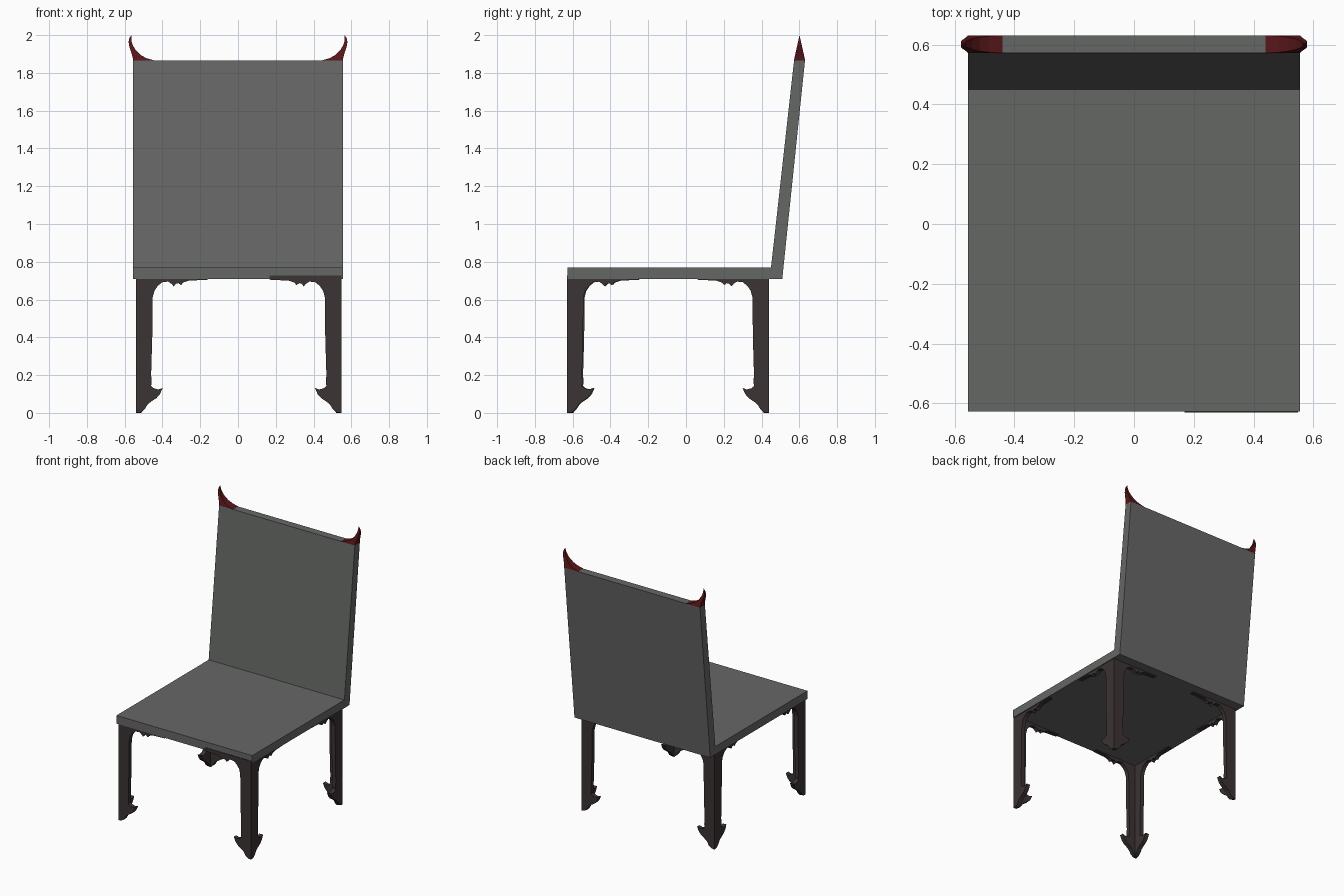
import bpy, bmesh

if "Cube" in bpy.data.objects:
    bpy.data.objects.remove(bpy.data.objects["Cube"])


def material(name, rgb):
    m = bpy.data.materials.new(name)
    m.diffuse_color = (*rgb, 1)
    m.use_nodes = True
    m.node_tree.nodes["Principled BSDF"].inputs["Base Color"].default_value = m.diffuse_color
    return m


GREY = material("upholstery_grey", (0.13, 0.135, 0.13))
WOOD = material("dark_wood", (0.045, 0.033, 0.034))
RED = material("dark_red", (0.10, 0.008, 0.01))


def finish(bm, name, mat):
    bmesh.ops.recalc_face_normals(bm, faces=bm.faces)
    me = bpy.data.meshes.new(name)
    bm.to_mesh(me)
    bm.free()
    me.materials.append(mat)
    ob = bpy.data.objects.new(name, me)
    bpy.context.collection.objects.link(ob)
    return ob


def bridge(bm, a, b):
    n = len(a)
    for i in range(n):
        bm.faces.new((a[i], a[(i + 1) % n], b[(i + 1) % n], b[i]))


def extruded(name, profile, x0, x1, mat):
    """Side (y, z) profile extruded along x."""
    bm = bmesh.new()
    a = [bm.verts.new((x0, y, z)) for y, z in profile]
    b = [bm.verts.new((x1, y, z)) for y, z in profile]
    bm.faces.new(a)
    bm.faces.new(b)
    bridge(bm, a, b)
    return finish(bm, name, mat)


# Seat slab and leaning backrest
extruded("seat", [(-0.627, 0.71), (0.51, 0.71), (0.516, 0.77), (-0.627, 0.77)],
         -0.555, 0.555, GREY)
extruded("backrest", [(0.45, 0.77), (0.516, 0.77), (0.63, 1.865), (0.572, 1.865)],
         -0.555, 0.555, GREY)

# Carved leg outline: distance from the outer corner, height
LEG = [(0, 0), (0.025, 0.003), (0.045, 0.018), (0.062, 0.045), (0.08, 0.06),
       (0.108, 0.078), (0.127, 0.10), (0.141, 0.132), (0.118, 0.124),
       (0.095, 0.13), (0.08, 0.142), (0.083, 0.165), (0.08, 0.20), (0.086, 0.40),
       (0.088, 0.61), (0.097, 0.645), (0.115, 0.672), (0.14, 0.692),
       (0.17, 0.695), (0.186, 0.685), (0.20, 0.67), (0.212, 0.684),
       (0.225, 0.687), (0.238, 0.676), (0.25, 0.69), (0.28, 0.70),
       (0.38, 0.705), (0.38, 0.728), (0, 0.728)]


def leg(name, cx, cy, sx, sy, thick=0.03):
    """Two carved plates mitred at a corner; sx, sy point inward."""
    bm = bmesh.new()
    for swap in (False, True):
        rings = []
        for d in (0, thick):
            ring = []
            for u, z in LEG:
                p = (max(u, d), d)          # mitre at the corner
                if swap:
                    p = p[::-1]
                ring.append(bm.verts.new((cx + sx * p[0], cy + sy * p[1], z)))
            rings.append(ring)
        bm.faces.new(rings[0])
        bm.faces.new(rings[1])
        bridge(bm, *rings)
    bmesh.ops.remove_doubles(bm, verts=bm.verts, dist=1e-5)
    return finish(bm, name, WOOD)


leg("front_left_leg", -0.54, -0.625, 1, 1)
leg("front_right_leg", 0.548, -0.631, -1, 1)
leg("back_left_leg", -0.54, 0.44, 1, -1)
leg("back_right_leg", 0.548, 0.44, -1, -1)

# Horn finials: height, outer x, inner x
HORN = [(1.865, 0.555, 0.44), (1.878, 0.557, 0.485), (1.895, 0.561, 0.516),
        (1.92, 0.569, 0.541), (1.945, 0.577, 0.556), (1.965, 0.579, 0.563),
        (1.985, 0.575, 0.565)]


def horn(name, s):
    bm = bmesh.new()
    rings = []
    for z, xo, xi in HORN:
        h = 0.03 * (2.0 - z) / 0.135
        rings.append([bm.verts.new((s * x, 0.601 + y, z)) for x, y in
                      ((xi, -h), (xo, -h), (xo, h), (xi, h))])
    bm.faces.new(rings[0])
    for a, b in zip(rings, rings[1:]):
        bridge(bm, a, b)
    tip = bm.verts.new((s * 0.563, 0.601, 2.0))
    for i in range(4):
        bm.faces.new((rings[-1][i], rings[-1][(i + 1) % 4], tip))
    return finish(bm, name, RED)


horn("left_horn", -1)
horn("right_horn", 1)
